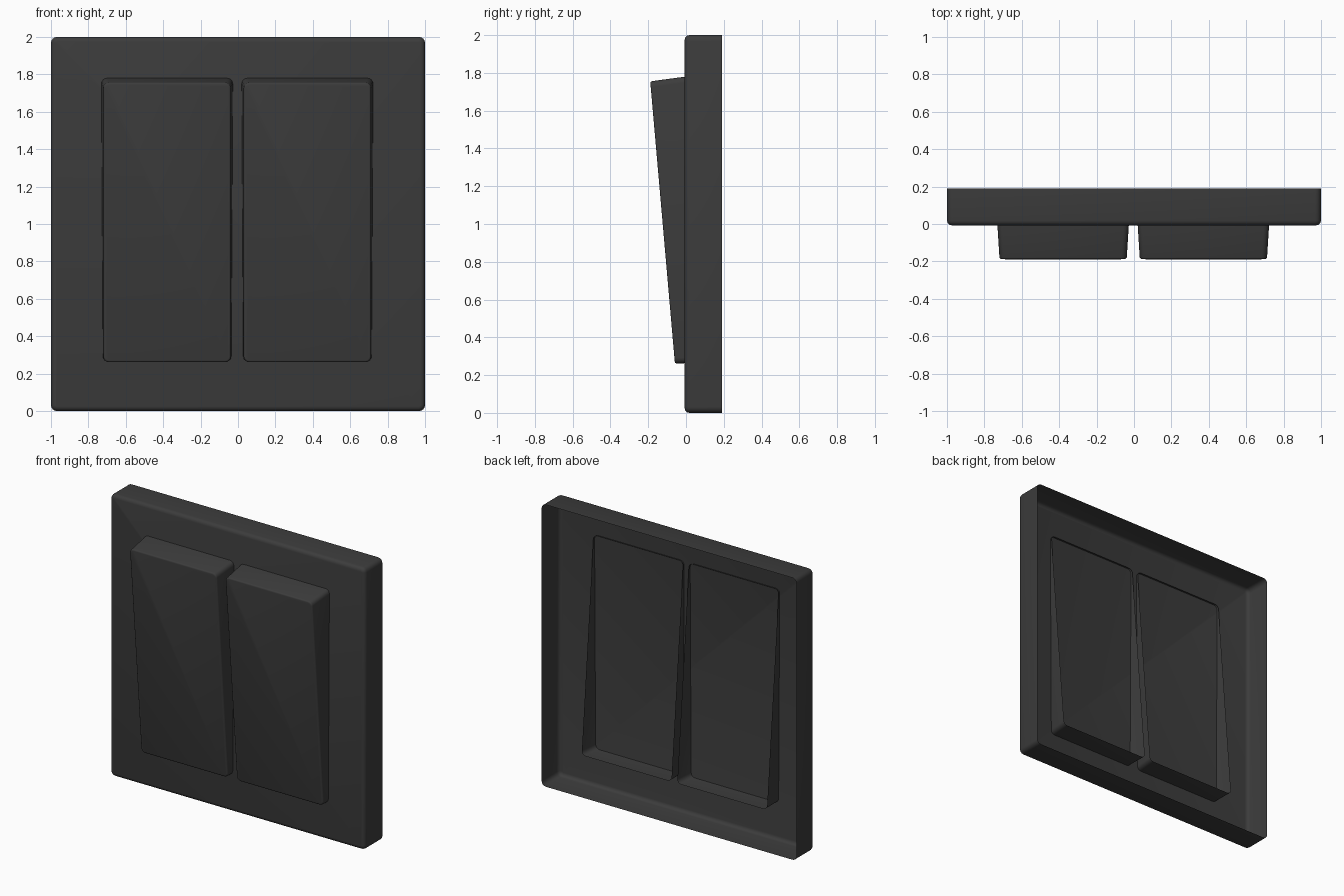
import bpy, bmesh, math
from mathutils import Matrix, Vector

if "Cube" in bpy.data.objects:
    bpy.data.objects.remove(bpy.data.objects["Cube"])

dark = bpy.data.materials.new("dark_plastic")
dark.diffuse_color = (0.045, 0.045, 0.045, 1)
dark.use_nodes = True
dark.node_tree.nodes["Principled BSDF"].inputs["Base Color"].default_value = dark.diffuse_color


def shell(name, front, back, depth, corner_r, rim_r, matrix):
    """Open-backed box: front face at local y=0, open rim at y=depth."""
    bm = bmesh.new()

    def ring(size, y):
        w, h = size[0] / 2, size[1] / 2
        return [bm.verts.new((sx * w, y, sz * h))
                for sx, sz in ((-1, -1), (1, -1), (1, 1), (-1, 1))]

    f, b = ring(front, 0), ring(back, depth)
    bm.faces.new(f)
    for i in range(4):
        j = (i + 1) % 4
        bm.faces.new((f[j], f[i], b[i], b[j]))
    # round the four corner edges, then the front rim
    corners = [e for e in bm.edges
               if abs(e.verts[0].co.y - e.verts[1].co.y) > depth / 2]
    bmesh.ops.bevel(bm, geom=corners, offset=corner_r, segments=4,
                    profile=0.5, affect='EDGES')
    rim = [e for e in bm.edges if all(abs(v.co.y) < 1e-5 for v in e.verts)]
    bmesh.ops.bevel(bm, geom=rim, offset=rim_r, segments=3,
                    profile=0.5, affect='EDGES', clamp_overlap=True)
    bmesh.ops.transform(bm, matrix=matrix, verts=bm.verts)
    me = bpy.data.meshes.new(name)
    bm.to_mesh(me)
    bm.free()
    me.materials.append(dark)
    ob = bpy.data.objects.new(name, me)
    bpy.context.collection.objects.link(ob)
    bpy.ops.object.select_all(action='DESELECT')
    ob.select_set(True)
    bpy.context.view_layer.objects.active = ob
    bpy.ops.object.shade_smooth_by_angle(angle=math.radians(35))
    return ob


# square wall plate, hollow behind
shell("wall_plate", (2, 2), (2, 2), 0.197, 0.032, 0.025,
      Matrix.Translation((0, -0.007, 1)))

# two tapered rockers tipped forward at the top, passing through the plate
tilt = Matrix.Rotation(math.radians(5), 4, 'X')
for side, x in (("left", -0.379), ("right", 0.371)):
    shell(side + "_rocker", (0.68, 1.5), (0.704, 1.518), 0.195, 0.03, 0.01,
          Matrix.Translation((x, -0.124, 1.008)) @ tilt)
